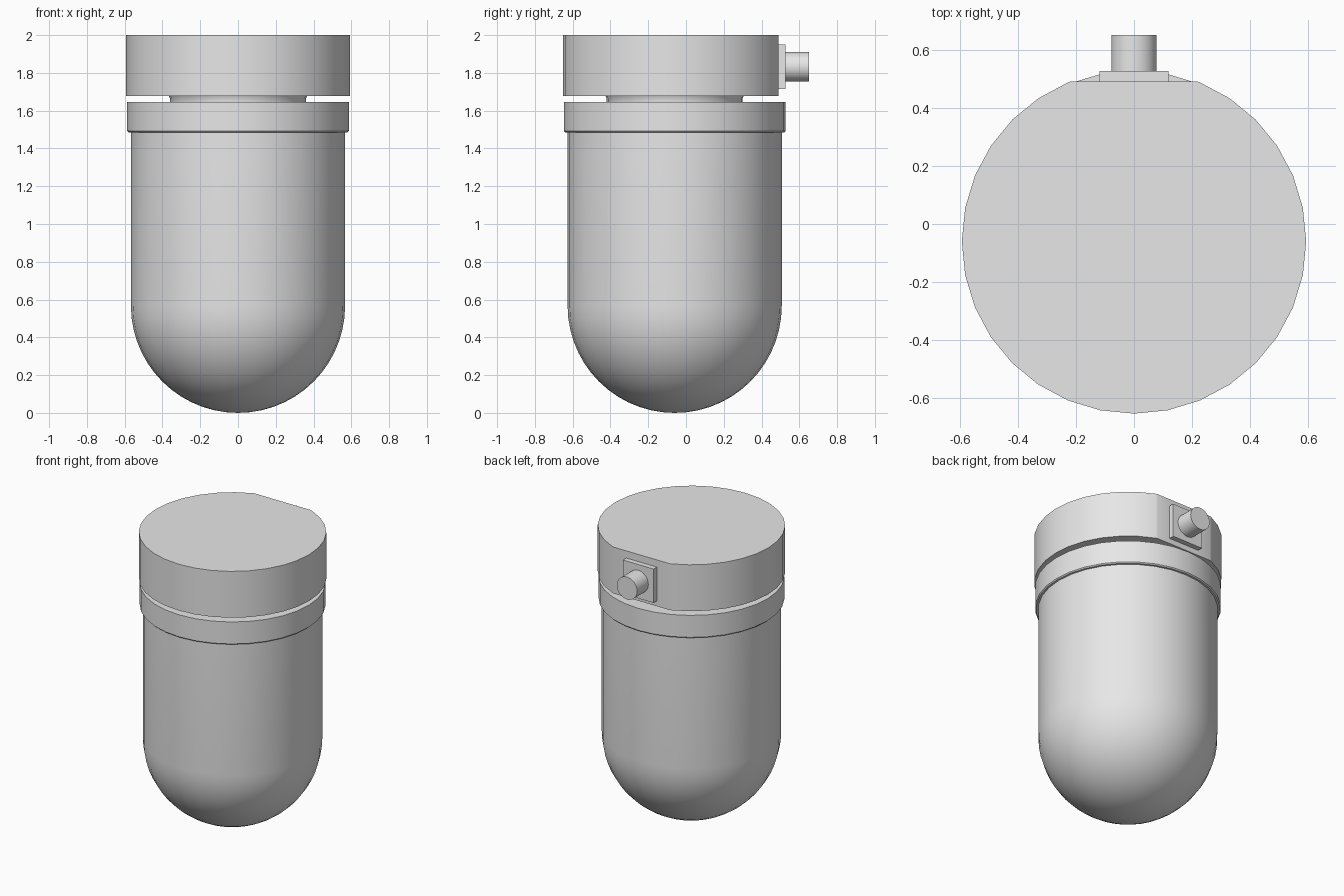
import bpy, bmesh, math
from mathutils import Matrix, Vector

cube = bpy.data.objects.get("Cube")
if cube:
    bpy.data.objects.remove(cube, do_unlink=True)

AXIS_Y = -0.06   # centre line of the round parts
FLAT_Y = 0.49    # flat mounting face on the head

grey = bpy.data.materials.new("plain grey")
grey.use_nodes = True
colour = (0.8, 0.8, 0.8, 1)
grey.diffuse_color = colour
grey.node_tree.nodes["Principled BSDF"].inputs["Base Color"].default_value = colour


def finish(name, bm, smooth=True):
    bmesh.ops.recalc_face_normals(bm, faces=bm.faces)
    mesh = bpy.data.meshes.new(name)
    bm.to_mesh(mesh)
    bm.free()
    obj = bpy.data.objects.new(name, mesh)
    bpy.context.collection.objects.link(obj)
    mesh.materials.append(grey)
    if smooth:
        bpy.ops.object.select_all(action="DESELECT")
        obj.select_set(True)
        bpy.context.view_layer.objects.active = obj
        bpy.ops.object.shade_smooth_by_angle(angle=math.radians(30))
    return obj


def lathe(profile, steps=32):
    """Spin (radius, height) points around the vertical centre line."""
    bm = bmesh.new()
    verts = [bm.verts.new((r, AXIS_Y, z)) for r, z in profile]
    edges = [bm.edges.new(pair) for pair in zip(verts, verts[1:])]
    bmesh.ops.spin(bm, geom=verts + edges, cent=(0, AXIS_Y, 0), axis=(0, 0, 1),
                   angle=math.tau, steps=steps, use_duplicate=False)
    bmesh.ops.remove_doubles(bm, verts=bm.verts, dist=0.0005)
    return bm


# Domed bowl: hemisphere below a straight wall
R = 0.567
dome = [(R * math.sin(a), R - R * math.cos(a))
        for a in (math.pi / 2 * i / 14 for i in range(15))]
finish("domed_bowl", lathe(dome + [(R, 1.5), (0, 1.5)]))

# Collar with a small eased lower edge
finish("collar", lathe([(0, 1.485), (0.58, 1.485), (0.587, 1.492),
                        (0.587, 1.645), (0, 1.645)]))

# Neck showing in the gap
finish("neck", lathe([(0, 1.64), (0.36, 1.64), (0.36, 1.665), (0.367, 1.68), (0, 1.68)]))

# Head with one side cut flat
head = lathe([(0, 1.677), (0.592, 1.677), (0.592, 2), (0, 2)])
cut = bmesh.ops.bisect_plane(head, geom=head.verts[:] + head.edges[:] + head.faces[:],
                             plane_co=(0, FLAT_Y, 0), plane_no=(0, 1, 0), clear_outer=True)
bmesh.ops.holes_fill(head, edges=[e for e in head.edges if e.is_boundary])
finish("head", head)

# Square plate on the flat
plate = bmesh.new()
bmesh.ops.create_cube(plate, size=1, matrix=Matrix.Translation((0, 0.508, 1.832))
                      @ Matrix.Diagonal((0.236, 0.036, 0.236, 1)))
finish("mounting_plate", plate, smooth=False)

# Round stub sticking out of the plate
stub = bmesh.new()
bmesh.ops.create_cone(stub, cap_ends=True, segments=32, radius1=0.078, radius2=0.078, depth=0.14,
                      matrix=Matrix.Translation((0, 0.58, 1.832))
                      @ Matrix.Rotation(math.pi / 2, 4, "X"))
finish("round_stub", stub)
